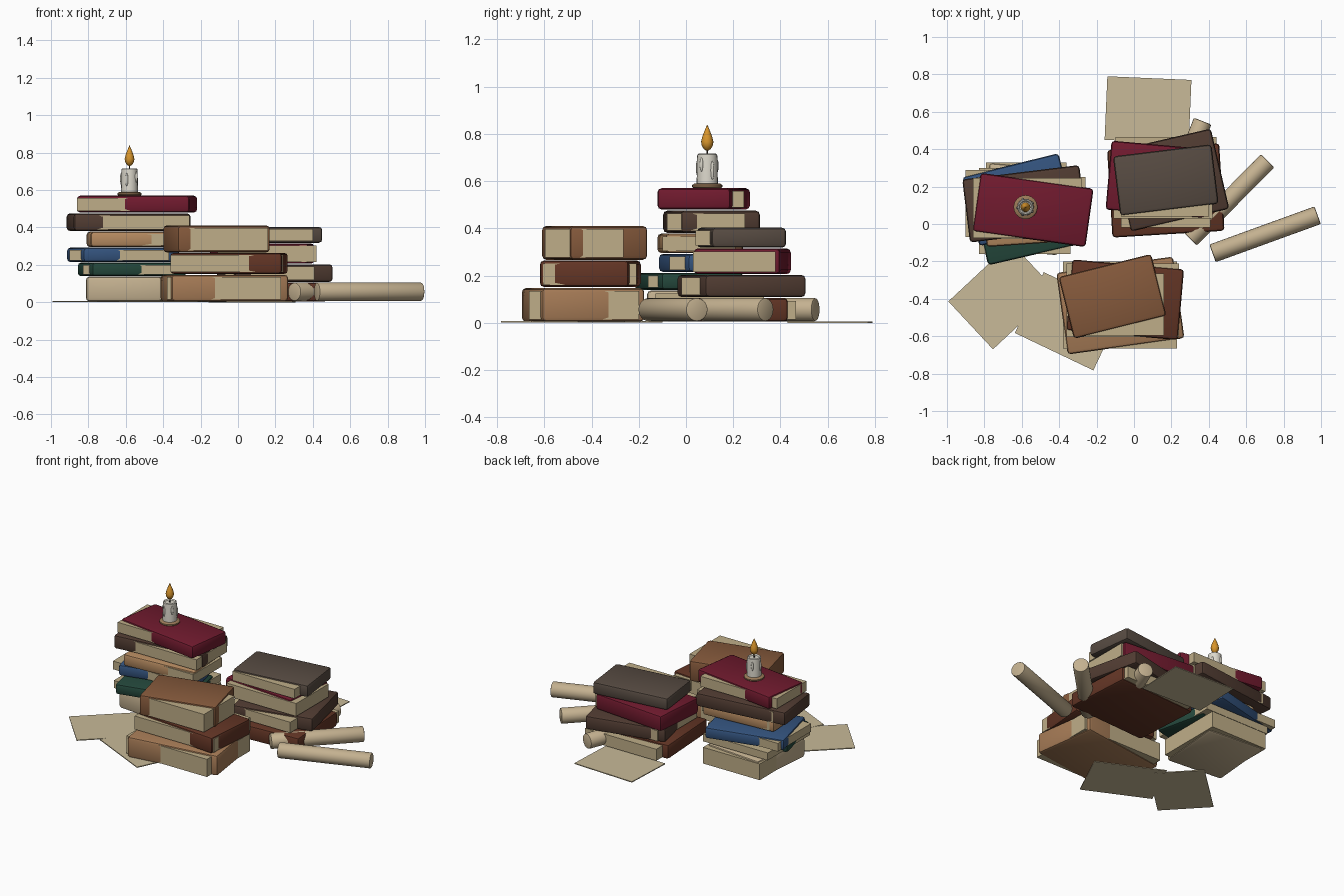
import bpy
from math import radians, cos, sin
from mathutils import Vector

if "Cube" in bpy.data.objects:
    bpy.data.objects.remove(bpy.data.objects["Cube"])


def srgb(h):
    c = [int(h[i:i + 2], 16) / 255 for i in (0, 2, 4)]
    return [v / 12.92 if v <= 0.04045 else ((v + 0.055) / 1.055) ** 2.4 for v in c] + [1]


COLOURS = {"red": "701a2e", "dark": "513c32", "tan": "b58a60", "blue": "34547f",
           "green": "24483c", "cream": "c4b190", "rust": "633525", "brown": "865a3c",
           "light_brown": "a67b56", "umber": "574b42", "paper": "bfae88", "sheet": "c8ba98",
           "wax": "dcd8cc", "clay": "9a7a58", "flame": "d8952c", "wick": "2a2420"}
MATS = {}
for name, code in COLOURS.items():
    MATS[name] = bpy.data.materials.new(name)
    MATS[name].diffuse_color = srgb(code)


def finish(ob, name, mat, bevel=0, segments=2):
    ob.name = name
    ob.data.materials.append(MATS[mat])
    bpy.ops.object.transform_apply(location=False, rotation=False, scale=True)
    if bevel:
        m = ob.modifiers.new("bevel", "BEVEL")
        m.width, m.segments = bevel, segments
        m.limit_method = "ANGLE"
        bpy.ops.object.modifier_apply(modifier="bevel")
        bpy.ops.object.shade_smooth_by_angle(angle=radians(35))
    return ob


def box(name, mat, cx, cy, w, d, z0, z1, angle=0, bevel=0):
    bpy.ops.mesh.primitive_cube_add(size=1, location=(cx, cy, (z0 + z1) / 2),
                                    rotation=(0, 0, radians(angle)))
    ob = bpy.context.object
    ob.scale = (w, d, z1 - z0)
    return finish(ob, name, mat, bevel)


def book(name, mat, cover, z, page):
    """Rounded cover (cx, cy, w, d, angle) and a page block (x0, x1, y0, y1) poking out."""
    cx, cy, w, d, a = cover
    z0, z1 = z
    box(name + "_cover", mat, cx, cy, w, d, z0, z1, a, 0.018)
    x0, x1, y0, y1 = page
    box(name + "_pages", "paper", (x0 + x1) / 2, (y0 + y1) / 2, x1 - x0, y1 - y0,
        z0 + 0.009, z1 - 0.012)


def lathe(name, mat, profile, loc, n=16):
    verts, faces = [], []
    for r, z in profile:
        for i in range(n):
            t = 6.2831853 * i / n
            verts.append((r * cos(t), r * sin(t), z))
    for k in range(len(profile) - 1):
        for i in range(n):
            j = (i + 1) % n
            faces.append((k * n + i, k * n + j, (k + 1) * n + j, (k + 1) * n + i))
    faces.append(tuple(reversed(range(n))))
    faces.append(tuple(range(len(verts) - n, len(verts))))
    me = bpy.data.meshes.new(name)
    me.from_pydata(verts, [], faces)
    ob = bpy.data.objects.new(name, me)
    bpy.context.collection.objects.link(ob)
    ob.location = loc
    me.materials.append(MATS[mat])
    bpy.ops.object.select_all(action="DESELECT")
    ob.select_set(True)
    bpy.context.view_layer.objects.active = ob
    bpy.ops.object.shade_smooth_by_angle(angle=radians(40))
    return ob


# left stack, bottom to top
book("left_book_1", "cream", (-0.59, 0.08, 0.41, 0.46, -5), (0.005, 0.137), (-0.79, -0.36, -0.13, 0.33))
book("left_book_2", "green", (-0.567, 0.013, 0.52, 0.36, 13), (0.14, 0.212), (-0.83, -0.34, -0.16, 0.30))
book("left_book_3", "blue", (-0.615, 0.13, 0.53, 0.38, 14), (0.215, 0.292), (-0.90, -0.37, -0.07, 0.29))
book("left_book_4", "tan", (-0.54, 0.06, 0.52, 0.33, 4), (0.295, 0.378), (-0.78, -0.27, -0.10, 0.21))
book("left_book_5", "dark", (-0.585, 0.108, 0.63, 0.34, 7), (0.381, 0.475), (-0.835, -0.26, -0.08, 0.25))
book("left_book_6", "red", (-0.54, 0.075, 0.61, 0.315, -8), (0.48, 0.57), (-0.86, -0.28, -0.075, 0.245))

# right rear stack
book("rear_book_1", "rust", (0.17, 0.18, 0.60, 0.47, 3.5), (0.005, 0.105), (-0.10, 0.44, -0.03, 0.465))
book("rear_book_2", "dark", (0.197, 0.235, 0.54, 0.44, 13), (0.109, 0.203), (-0.07, 0.41, -0.02, 0.41))
book("rear_book_3", "red", (0.128, 0.238, 0.53, 0.37, -5), (0.206, 0.315), (-0.11, 0.42, 0.03, 0.38))
book("rear_book_4", "umber", (0.17, 0.235, 0.53, 0.32, 7), (0.318, 0.403), (-0.07, 0.40, 0.04, 0.36))

# front stack
book("front_book_1", "light_brown", (-0.073, -0.436, 0.63, 0.44, 8), (0.005, 0.147), (-0.38, 0.23, -0.665, -0.20))
book("front_book_2", "rust", (-0.048, -0.405, 0.60, 0.38, -5), (0.152, 0.264), (-0.36, 0.24, -0.605, -0.21))
book("front_book_3", "brown", (-0.115, -0.387, 0.51, 0.34, 14), (0.267, 0.41), (-0.32, 0.16, -0.597, -0.265))

# loose paper sheets
for i, (x, y, w, d, a) in enumerate([(0.075, 0.61, 0.45, 0.34, -2.5),
                                     (-0.705, -0.385, 0.46, 0.35, 43),
                                     (-0.35, -0.52, 0.465, 0.36, -25.5)]):
    box(f"paper_sheet_{i + 1}", "sheet", x, y, w, d, 0.001 * i, 0.006 + 0.001 * i, a)

# rolled scrolls
for i, (p, q) in enumerate([((0.42, -0.157), (0.982, 0.047)),
                            ((0.30, -0.08), (0.715, 0.338)),
                            ((0.15, 0.0), (0.367, 0.55))]):
    p, q = Vector((*p, 0.056)), Vector((*q, 0.056))
    bpy.ops.mesh.primitive_cylinder_add(vertices=20, radius=0.05, depth=(q - p).length,
                                        location=(p + q) / 2)
    ob = bpy.context.object
    ob.rotation_euler = (q - p).to_track_quat("Z", "Y").to_euler()
    finish(ob, f"scroll_{i + 1}", "cream", 0.008)

# candle with dish, wick, flame and wax drips
cx, cy = -0.58, 0.09
lathe("candle_dish", "clay", [(0.055, 0.568), (0.064, 0.575), (0.064, 0.583), (0.055, 0.59)], (cx, cy, 0), 24)
lathe("candle_body", "wax", [(0.045, 0.585), (0.043, 0.70), (0.042, 0.712), (0.036, 0.716), (0.03, 0.708)], (cx, cy, 0), 20)
lathe("candle_wick", "wick", [(0.004, 0.705), (0.003, 0.745)], (cx, cy, 0), 8)
lathe("candle_flame", "flame", [(0.002, 0.728), (0.015, 0.736), (0.024, 0.752), (0.026, 0.767),
                                (0.021, 0.788), (0.012, 0.812), (0.001, 0.838)], (cx, cy, 0), 16)
for i, (a, z, h) in enumerate([(-110, 0.655, 0.035), (-35, 0.67, 0.03), (30, 0.645, 0.04),
                               (110, 0.665, 0.03), (185, 0.66, 0.035)]):
    t = radians(a)
    bpy.ops.mesh.primitive_uv_sphere_add(segments=12, ring_count=8, radius=1,
                                         location=(cx + 0.043 * cos(t), cy + 0.043 * sin(t), z))
    ob = bpy.context.object
    ob.scale = (0.008, 0.008, h)
    finish(ob, f"wax_drip_{i + 1}", "wax")
    bpy.ops.object.shade_smooth()

for m in bpy.data.materials:
    if m.users and not m.is_grease_pencil:
        m.use_nodes = True
        m.node_tree.nodes["Principled BSDF"].inputs["Base Color"].default_value = m.diffuse_color
